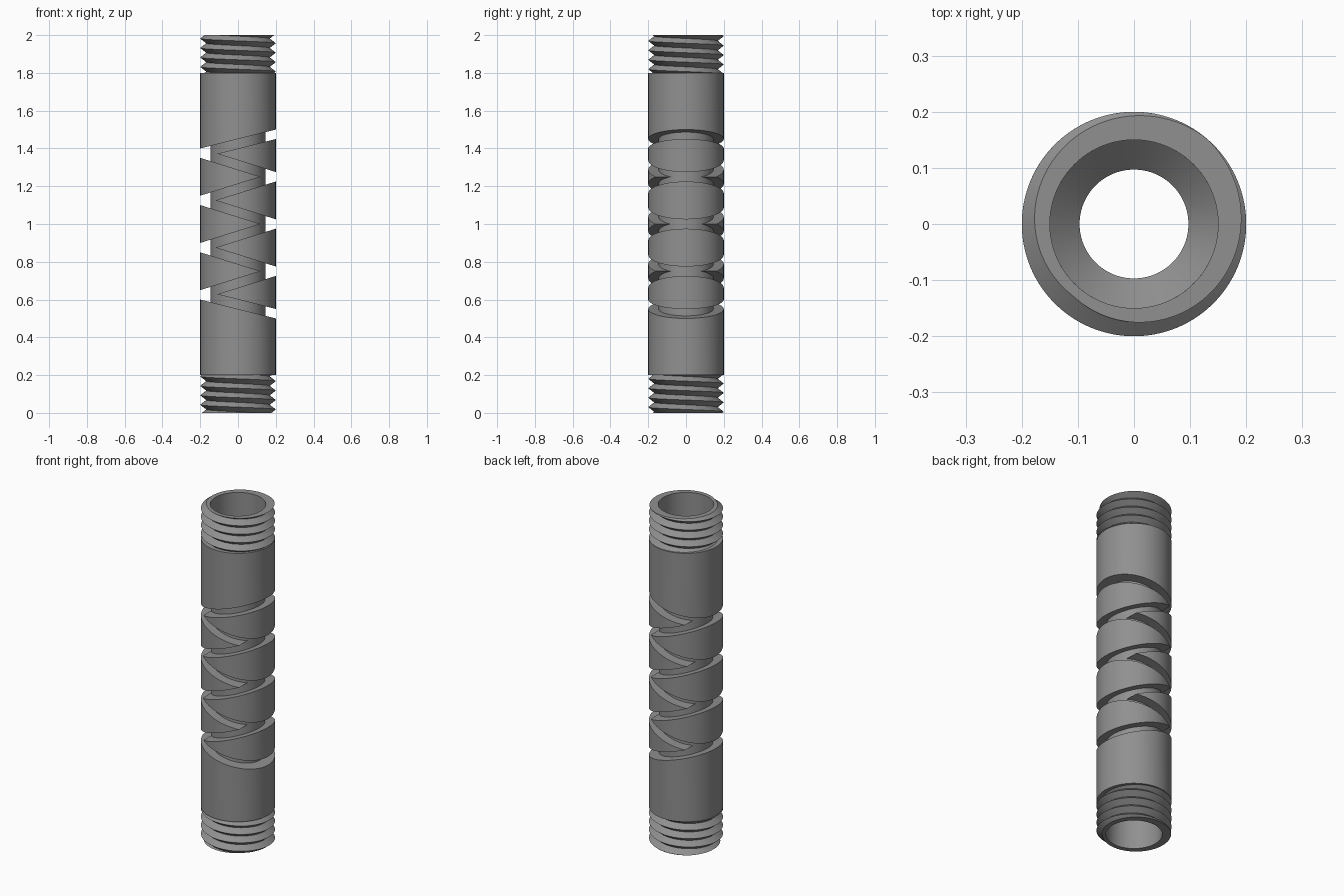
import bpy, bmesh, math

if "Cube" in bpy.data.objects:
    bpy.data.objects.remove(bpy.data.objects["Cube"])

N = 96
grey = bpy.data.materials.new("steel_grey")
grey.diffuse_color = (0.28, 0.28, 0.28, 1)
grey.use_nodes = True
grey.node_tree.nodes["Principled BSDF"].inputs["Base Color"].default_value = grey.diffuse_color


def finish(name, bm):
    bmesh.ops.remove_doubles(bm, verts=bm.verts, dist=0.00005)
    bmesh.ops.recalc_face_normals(bm, faces=bm.faces)
    me = bpy.data.meshes.new(name)
    bm.to_mesh(me)
    bm.free()
    me.materials.append(grey)
    ob = bpy.data.objects.new(name, me)
    bpy.context.collection.objects.link(ob)
    return ob


def lathe(name, profile, slope=0.0):
    """Revolve a closed (radius, z) profile; slope tilts it along x."""
    bm = bmesh.new()
    cols = []
    for i in range(N):
        a = 2 * math.pi * (i + 0.5) / N
        cols.append([bm.verts.new((r * math.cos(a), r * math.sin(a),
                                   z + slope * r * math.cos(a))) for r, z in profile])
    m = len(profile)
    for i in range(N):
        p, q = cols[i], cols[(i + 1) % N]
        for j in range(m):
            k = (j + 1) % m
            bm.faces.new((p[j], q[j], q[k], p[k]))
    return finish(name, bm)


def smooth(ob):
    bpy.ops.object.select_all(action='DESELECT')
    ob.select_set(True)
    bpy.context.view_layer.objects.active = ob
    bpy.ops.object.shade_smooth_by_angle(angle=math.radians(25))


# Tube body, with the bore narrowing inside both ends
body = lathe("tube_body", [(0.2, 0.2), (0.2, 1.8), (0.15, 1.8), (0.097, 1.75),
                           (0.097, 0.25), (0.15, 0.2)])

# Zigzag tilted grooves: heights alternate between the right and left sides
levels = [1.475, 1.375, 1.25, 1.125, 1.0, 0.875, 0.75, 0.625, 0.525]
for i in range(8):
    right, left = levels[i:i + 2] if i % 2 == 0 else (levels[i + 1], levels[i])
    mid, h = (right + left) / 2, 0.025
    cutter = lathe("groove_cutter", [(0.145, mid - h), (0.28, mid - h),
                                     (0.28, mid + h), (0.145, mid + h)],
                   (right - left) / 0.4)
    mod = body.modifiers.new("groove", 'BOOLEAN')
    mod.operation = 'DIFFERENCE'
    mod.solver = 'EXACT'
    mod.object = cutter
    bpy.context.view_layer.objects.active = body
    bpy.ops.object.modifier_apply(modifier=mod.name)
    bpy.data.objects.remove(cutter)
smooth(body)

# Threaded ends: rows follow the helix and are trimmed flat at both ends
PITCH, ROOT, CREST = 0.05, 0.168, 0.2
START = math.radians(50)


def thread(name, flip):
    bm = bmesh.new()
    cols = []
    for i in range(N + 1):
        a = 2 * math.pi * i / N
        first = 2.0 - PITCH * (a - START) / (2 * math.pi)   # a crest height
        pts = [(0.15, 1.8)]
        for k in range(-12, 5):
            z = min(2.0, max(1.8, first + k * PITCH / 2))
            u = abs(((z - first) / PITCH + 0.5) % 1 - 0.5) * 2
            pts.append((CREST + (ROOT - CREST) * u, z))
        pts.append((0.15, 2.0))
        s = -1 if flip else 1
        cols.append([bm.verts.new((s * r * math.cos(a), r * math.sin(a),
                                   2.0 - z if flip else z)) for r, z in pts])
    m = len(cols[0])
    for p, q in zip(cols, cols[1:]):
        for j in range(m):
            k = (j + 1) % m
            bm.faces.new((p[j], q[j], q[k], p[k]))
    smooth(finish(name, bm))


thread("top_thread", False)
thread("bottom_thread", True)
